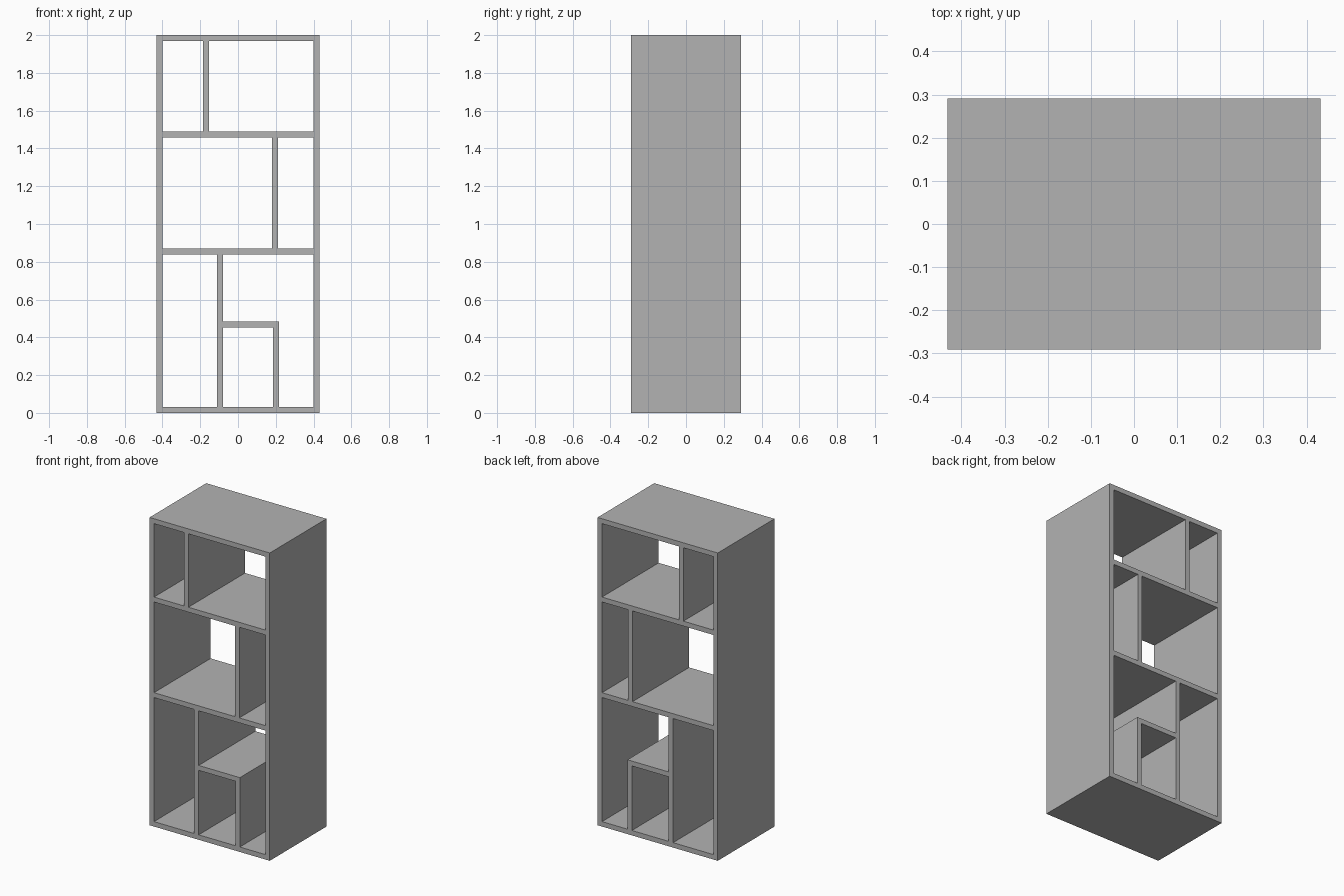
import bpy

if "Cube" in bpy.data.objects:
    bpy.data.objects.remove(bpy.data.objects["Cube"])

# Overall half width, half depth, height and board thickness
W, D, H, T = 0.432, 0.291, 2.0, 0.032

grey = bpy.data.materials.new("plain grey")
grey.diffuse_color = (0.45, 0.45, 0.45, 1)
grey.use_nodes = True
grey.node_tree.nodes["Principled BSDF"].inputs["Base Color"].default_value = grey.diffuse_color


def board(name, x0, x1, z0, z1):
    """Full-depth board spanning the given front rectangle."""
    bpy.ops.mesh.primitive_cube_add(size=1, location=((x0 + x1) / 2, 0, (z0 + z1) / 2))
    ob = bpy.context.object
    ob.name = name
    ob.scale = (x1 - x0, 2 * D, z1 - z0)
    bpy.ops.object.transform_apply(location=False, rotation=False, scale=True)
    ob.data.materials.append(grey)


# Outer frame
board("left_side", -W, -W + T, 0, H)
board("right_side", W - T, W, 0, H)
board("bottom_board", -W + T, W - T, 0, T)
board("top_board", -W + T, W - T, H - T, H)

# Full-width shelves
LOW, HIGH = 0.838, 1.459
board("lower_shelf", -W + T, W - T, LOW, LOW + T)
board("upper_shelf", -W + T, W - T, HIGH, HIGH + T)

# Upright dividers, one per tier
board("top_divider", -0.185, -0.185 + T, HIGH + T, H - T)
board("middle_divider", 0.181, 0.181 + T, LOW + T, HIGH)
board("bottom_divider", -0.111, -0.111 + T, T, LOW)

# Small cubby in the bottom tier
board("cubby_top", -0.111 + T, 0.217, 0.451, 0.451 + T)
board("cubby_post", 0.217 - T, 0.217, T, 0.451)
